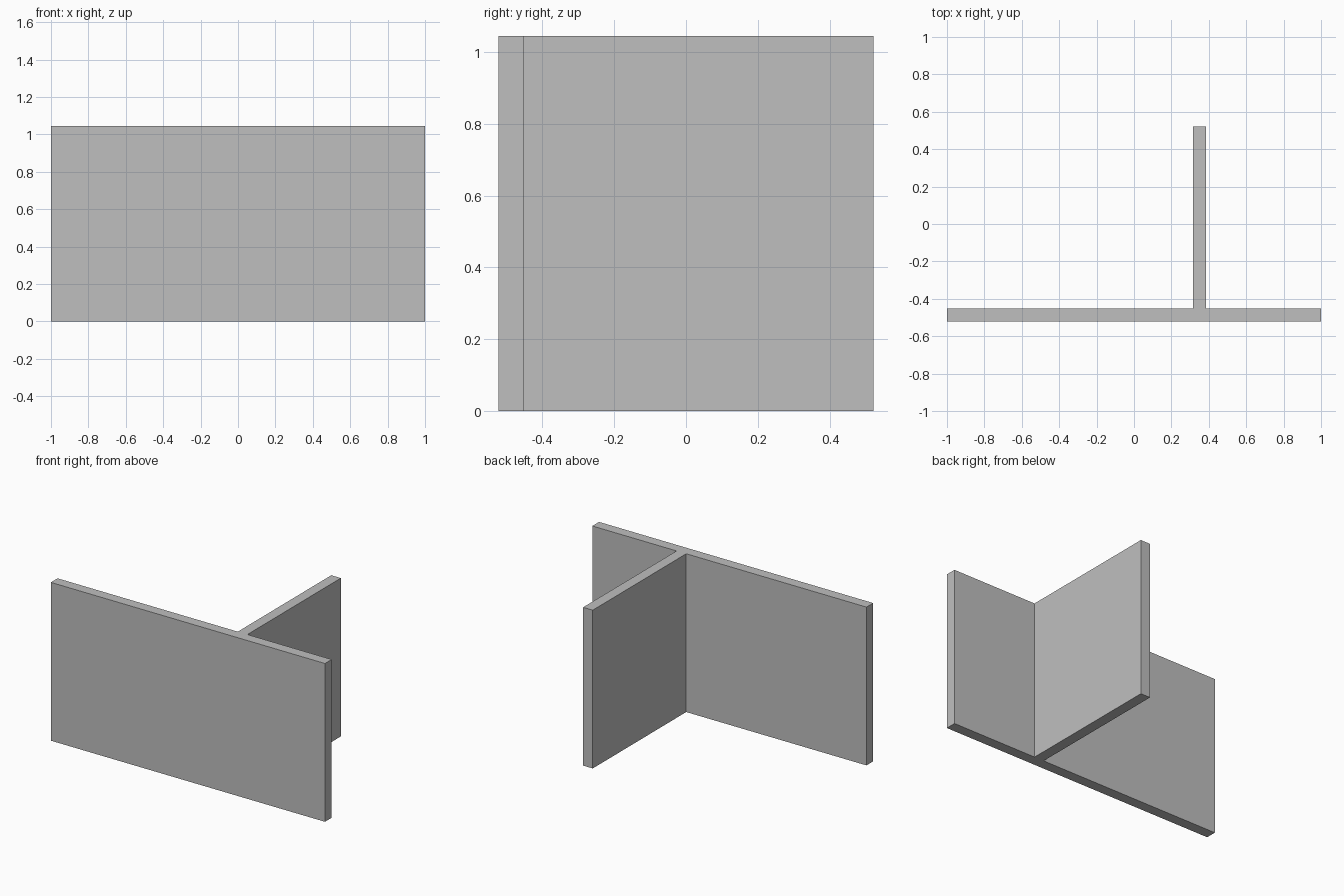
import bpy
import bmesh

if "Cube" in bpy.data.objects:
    bpy.data.objects.remove(bpy.data.objects["Cube"])

HEIGHT = 1.044
BACK, FRONT, WALL_BACK = 0.522, -0.522, -0.452
RIB_LEFT, RIB_RIGHT = 0.315, 0.385

grey = bpy.data.materials.new("plain grey")
grey.diffuse_color = (0.52, 0.52, 0.52, 1)
grey.use_nodes = True
grey.node_tree.nodes["Principled BSDF"].inputs["Base Color"].default_value = grey.diffuse_color

# T-shaped floor plan: long front wall with one off-centre rib behind it
profile = [
    (-1, FRONT), (1, FRONT), (1, WALL_BACK),
    (RIB_RIGHT, WALL_BACK), (RIB_RIGHT, BACK),
    (RIB_LEFT, BACK), (RIB_LEFT, WALL_BACK), (-1, WALL_BACK),
]

# Extrude the plan straight up into a single solid
bm = bmesh.new()
base = bm.faces.new([bm.verts.new((x, y, 0)) for x, y in profile])
top = bmesh.ops.extrude_face_region(bm, geom=[base], use_keep_orig=True)
bmesh.ops.translate(
    bm, vec=(0, 0, HEIGHT),
    verts=[g for g in top["geom"] if isinstance(g, bmesh.types.BMVert)])
bmesh.ops.recalc_face_normals(bm, faces=bm.faces[:])

mesh = bpy.data.meshes.new("tee_wall")
bm.to_mesh(mesh)
bm.free()
mesh.materials.append(grey)
wall = bpy.data.objects.new("tee_wall", mesh)
bpy.context.collection.objects.link(wall)
